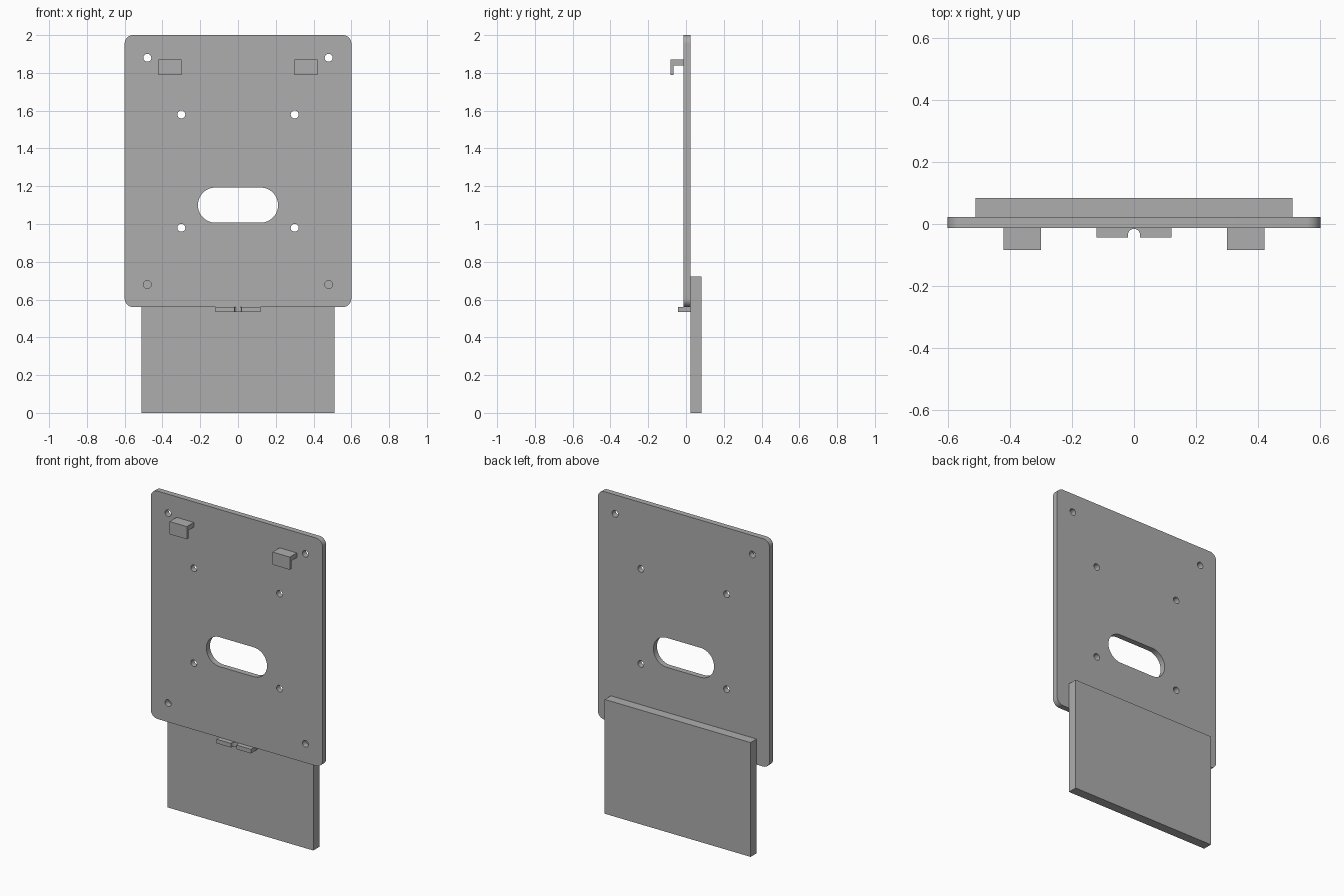
import bpy
import bmesh
from math import pi, sin, cos, radians

if "Cube" in bpy.data.objects:
    bpy.data.objects.remove(bpy.data.objects["Cube"], do_unlink=True)

GREY = (0.42, 0.42, 0.42, 1)
metal = bpy.data.materials.new("plain grey")
metal.use_nodes = True
metal.diffuse_color = GREY
metal.node_tree.nodes["Principled BSDF"].inputs["Base Color"].default_value = GREY

FRONT, SIDE, FLAT = (pi / 2, 0, 0), (pi / 2, 0, pi / 2), (0, 0, 0)


def arc(cx, cy, r, start, end, steps):
    angles = [radians(start + (end - start) * i / steps) for i in range(steps + 1)]
    return [(cx + r * cos(a), cy + r * sin(a)) for a in angles]


def circle(cx, cy, r):
    return arc(cx, cy, r, 0, 360, 32)[:-1]


def rounded_rect(x0, x1, y0, y1, r, steps=10):
    corners = [(x1 - r, y1 - r), (x0 + r, y1 - r), (x0 + r, y0 + r), (x1 - r, y0 + r)]
    return [p for i, (x, y) in enumerate(corners)
            for p in arc(x, y, r, 90 * i, 90 * i + 90, steps)]


def rect(x0, x1, y0, y1):
    return [(x0, y0), (x1, y0), (x1, y1), (x0, y1)]


def extrude_profile(name, outlines, depth, location, rotation):
    """Filled outline (later outlines are holes) extruded about its plane."""
    curve = bpy.data.curves.new(name, "CURVE")
    curve.dimensions = "2D"
    curve.fill_mode = "BOTH"
    curve.extrude = depth / 2
    for outline in outlines:
        spline = curve.splines.new("POLY")
        spline.points.add(len(outline) - 1)
        for point, (x, y) in zip(spline.points, outline):
            point.co = (x, y, 0, 1)
        spline.use_cyclic_u = True
    source = bpy.data.objects.new(name + "_outline", curve)
    bpy.context.collection.objects.link(source)
    bpy.context.view_layer.update()
    graph = bpy.context.evaluated_depsgraph_get()
    mesh = bpy.data.meshes.new_from_object(source.evaluated_get(graph))
    bpy.data.objects.remove(source, do_unlink=True)
    bpy.data.curves.remove(curve)

    bm = bmesh.new()
    bm.from_mesh(mesh)
    bmesh.ops.remove_doubles(bm, verts=bm.verts, dist=0.0001)
    bmesh.ops.recalc_face_normals(bm, faces=bm.faces)
    bm.to_mesh(mesh)
    bm.free()
    mesh.materials.clear()
    mesh.materials.append(metal)

    obj = bpy.data.objects.new(name, mesh)
    bpy.context.collection.objects.link(obj)
    obj.location = location
    obj.rotation_euler = rotation
    bpy.ops.object.select_all(action="DESELECT")
    obj.select_set(True)
    bpy.context.view_layer.objects.active = obj
    bpy.ops.object.shade_smooth_by_angle(angle=radians(30))
    return obj


# Mounting plate with cable slot and screw holes
plate = [rounded_rect(-0.6, 0.6, 0.56, 2.0, 0.045),
         rounded_rect(-0.212, 0.212, 1.007, 1.193, 0.0929, 16)]
for x, z in [(0.48, 1.88), (0.3, 1.58), (0.3, 0.98), (0.48, 0.68)]:
    plate += [circle(side * x, z, 0.021) for side in (-1, 1)]
extrude_profile("mounting_plate", plate, 0.036, (0, 0.005, 0), FRONT)

# Lower panel behind the plate
extrude_profile("back_panel", [rect(-0.51, 0.51, 0, 0.722)], 0.06, (0, 0.053, 0), FRONT)

# Hanging hooks, L-shaped from the side
hook = [(-0.013, 1.87), (-0.083, 1.87), (-0.083, 1.79),
        (-0.065, 1.79), (-0.065, 1.84), (-0.013, 1.84)]
for name, x in (("left_hook", 0.36), ("right_hook", -0.36)):
    extrude_profile(name, [hook], 0.12, (x, 0, 0), SIDE)

# Bottom tab with a round screw notch in its front edge
tab = [(-0.12, 0.023), (-0.12, -0.043)]
tab += arc(0, -0.036, 0.02, 200, -20, 24)
tab += [(0.12, -0.043), (0.12, 0.023)]
extrude_profile("bottom_tab", [tab], 0.026, (0, 0, 0.547), FLAT)
